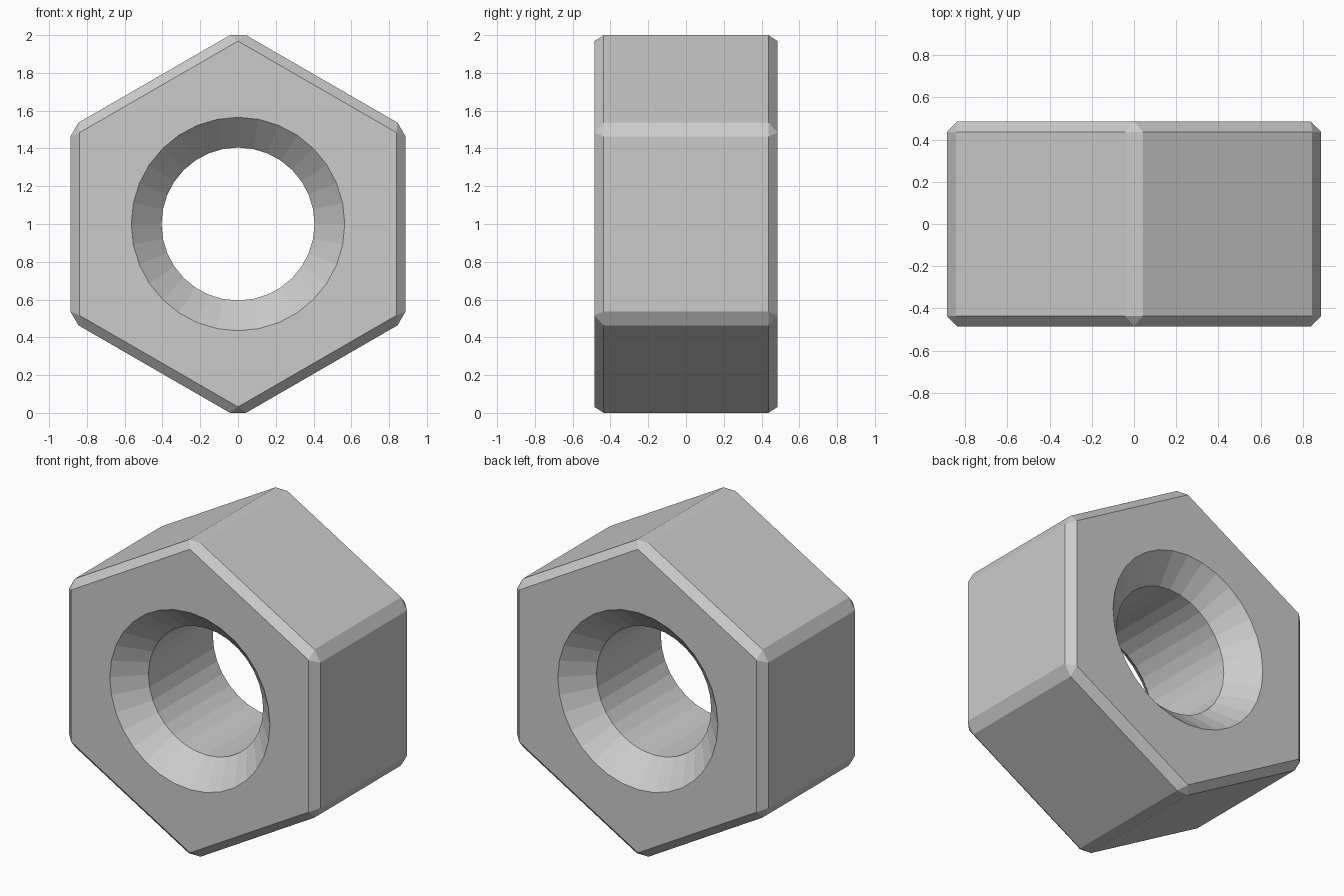
import bpy, bmesh
from math import cos, sin, tau, radians

if "Cube" in bpy.data.objects:
    bpy.data.objects.remove(bpy.data.objects["Cube"])

FLAT = 0.887          # centre to hexagon flat
HALF = 0.485          # half thickness
BEVEL = 0.0485
BORE, MOUTH = 0.405, 0.565
SIDES = 32

bm = bmesh.new()


def ring(radius, y, count):
    """Circle of vertices round the y axis, first one at the top."""
    return [bm.verts.new((radius * sin(tau * i / count), y,
                          1 + radius * cos(tau * i / count))) for i in range(count)]


def skin(a, b):
    n = len(a)
    for i in range(n):
        j = (i + 1) % n
        bm.faces.new((a[i], a[j], b[j], b[i]))


# Hexagonal body with every edge chamfered
corner = FLAT / cos(radians(30))
front, back = ring(corner, -HALF, 6), ring(corner, HALF, 6)
skin(front, back)
bm.faces.new(front)
bm.faces.new(back)
bmesh.ops.recalc_face_normals(bm, faces=bm.faces[:])
bmesh.ops.bevel(bm, geom=bm.edges[:], offset=BEVEL, offset_type='OFFSET',
                segments=1, profile=0.5, affect='EDGES')

# Open the two end faces
caps = [f for f in bm.faces if abs(f.normal.y) > 0.99]
bmesh.ops.delete(bm, geom=caps, context='FACES_ONLY')

# Countersunk through hole
sink = HALF - (MOUTH - BORE)
rings = [ring(r, y, SIDES) for r, y in
         ((MOUTH, -HALF), (BORE, -sink), (BORE, sink), (MOUTH, HALF))]
for a, b in zip(rings, rings[1:]):
    skin(a, b)

# Flat end faces between the hexagon rim and the hole mouth
for side, normal in ((-1, (0, -1, 0)), (1, (0, 1, 0))):
    rim = [e for e in bm.edges if e.is_boundary
           and all(abs(v.co.y - side * HALF) < 1e-4 for v in e.verts)]
    bmesh.ops.triangle_fill(bm, edges=rim, use_beauty=True, normal=normal)

bmesh.ops.recalc_face_normals(bm, faces=bm.faces[:])
mesh = bpy.data.meshes.new("hex_nut")
bm.to_mesh(mesh)
bm.free()
bpy.context.collection.objects.link(bpy.data.objects.new("hex_nut", mesh))
